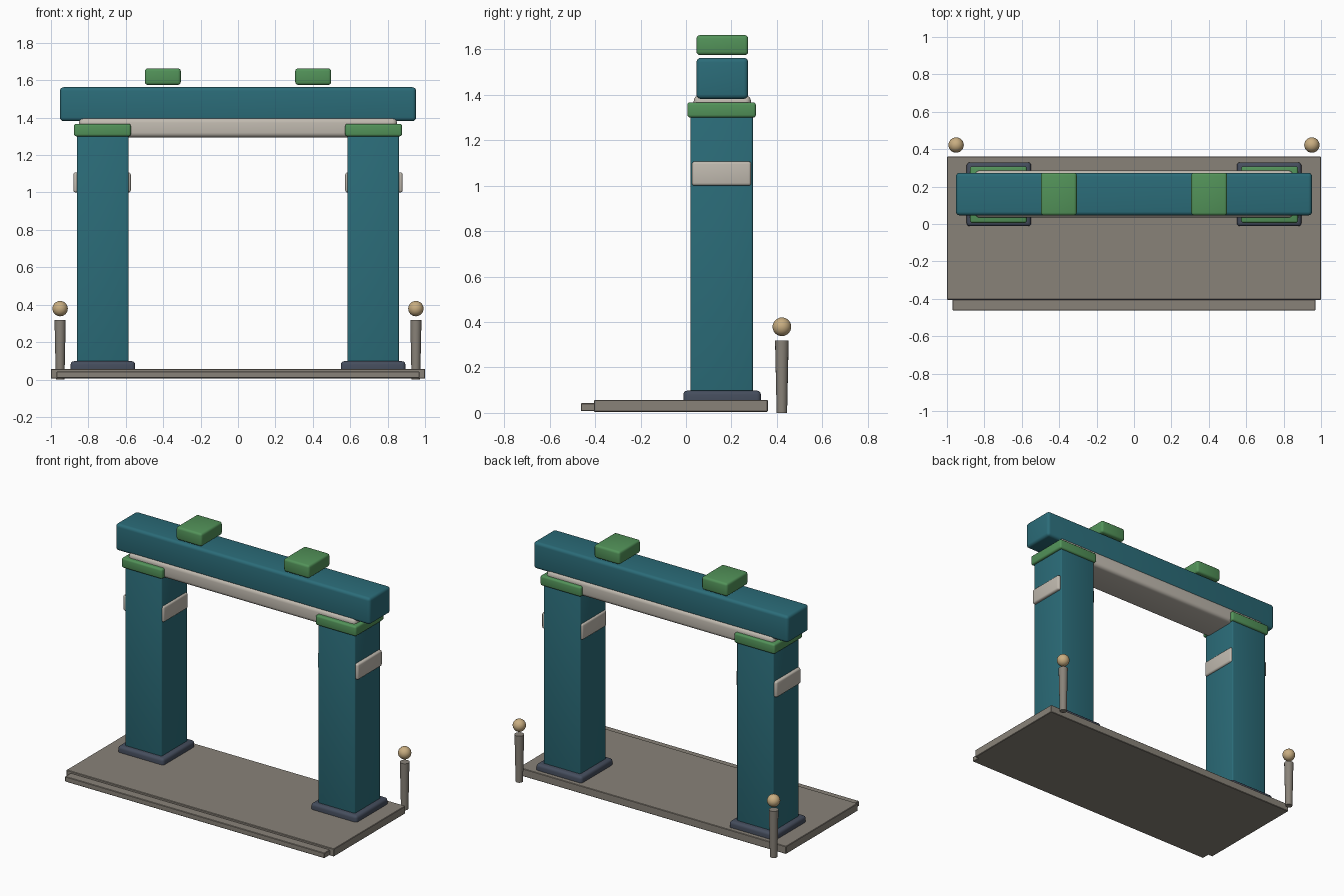
import bpy, bmesh, math
from mathutils import Matrix, Vector

if "Cube" in bpy.data.objects:
    bpy.data.objects.remove(bpy.data.objects["Cube"])


def material(name, rgb):
    m = bpy.data.materials.new(name)
    m.diffuse_color = (*rgb, 1)
    m.use_nodes = True
    m.node_tree.nodes["Principled BSDF"].inputs["Base Color"].default_value = m.diffuse_color
    return m


TEAL = material("teal_paint", (0.024, 0.15, 0.19))
GREEN = material("green_paint", (0.085, 0.29, 0.10))
PALE = material("pale_stone", (0.53, 0.49, 0.43))
STONE = material("paving_stone", (0.25, 0.225, 0.19))
SLATE = material("slate", (0.06, 0.075, 0.11))
TAN = material("tan_knob", (0.58, 0.42, 0.22))


def finish(name, bm, mat, smooth=True):
    mesh = bpy.data.meshes.new(name)
    bm.to_mesh(mesh)
    bm.free()
    mesh.materials.append(mat)
    ob = bpy.data.objects.new(name, mesh)
    bpy.context.collection.objects.link(ob)
    if smooth:
        bpy.ops.object.select_all(action='DESELECT')
        ob.select_set(True)
        bpy.context.view_layer.objects.active = ob
        bpy.ops.object.shade_smooth_by_angle(angle=math.radians(35))
    return ob


def box(name, x, y, z, mat, bevel=0.0, segments=3):
    """Rounded box given as (min, max) ranges."""
    bm = bmesh.new()
    lo, hi = Vector((x[0], y[0], z[0])), Vector((x[1], y[1], z[1]))
    bmesh.ops.create_cube(bm, size=1, matrix=Matrix.Translation((lo + hi) / 2)
                          @ Matrix.Diagonal((*(hi - lo), 1)))
    if bevel:
        bmesh.ops.bevel(bm, geom=bm.edges[:], offset=bevel, segments=segments,
                        profile=0.5, affect='EDGES')
    return finish(name, bm, mat)


def mirrored(s, a, b):
    return (a, b) if s > 0 else (-b, -a)


# Paved platform with a low front step
box("platform", (-1.0, 1.0), (-0.405, 0.36), (0.005, 0.057), STONE, 0.003, 1)
box("front_step", (-0.97, 0.97), (-0.463, -0.38), (0.008, 0.043), STONE, 0.003, 1)

for side, s in (("left", -1), ("right", 1)):
    # Gate pillar: plinth, shaft, cap and side bands
    box(side + "_plinth", mirrored(s, 0.55, 0.895), (-0.012, 0.33), (0.02, 0.098), SLATE, 0.018)
    box(side + "_pillar", mirrored(s, 0.585, 0.86), (0.02, 0.294), (0.03, 1.31), TEAL, 0.008)
    box(side + "_cap", mirrored(s, 0.573, 0.877), (0.006, 0.308), (1.30, 1.367), GREEN, 0.012)
    box(side + "_outer_band", mirrored(s, 0.847, 0.88), (0.026, 0.287), (1.0, 1.107), PALE, 0.012)
    box(side + "_inner_band", mirrored(s, 0.573, 0.6), (0.026, 0.287), (1.0, 1.107), PALE, 0.012)

    # Roof block
    box(side + "_roof_block", mirrored(s, 0.306, 0.498), (0.046, 0.274), (1.575, 1.663), GREEN, 0.015)

    # Tapered bollard, wider at the top, with a ball above it
    bm = bmesh.new()
    bmesh.ops.create_cone(bm, cap_ends=True, segments=16, radius1=0.023, radius2=0.03,
                          depth=0.318, matrix=Matrix.Translation((s * 0.951, 0.422, 0.159)))
    finish(side + "_bollard", bm, STONE)
    bm = bmesh.new()
    bmesh.ops.create_uvsphere(bm, u_segments=24, v_segments=14, radius=0.041,
                              matrix=Matrix.Translation((s * 0.951, 0.422, 0.379)))
    finish(side + "_bollard_ball", bm, TAN)

# Lintel and top beam
box("lintel", (-0.85, 0.85), (0.034, 0.286), (1.295, 1.398), PALE, 0.025, 4)
box("top_beam", (-0.952, 0.952), (0.046, 0.274), (1.382, 1.563), TEAL, 0.02, 4)
